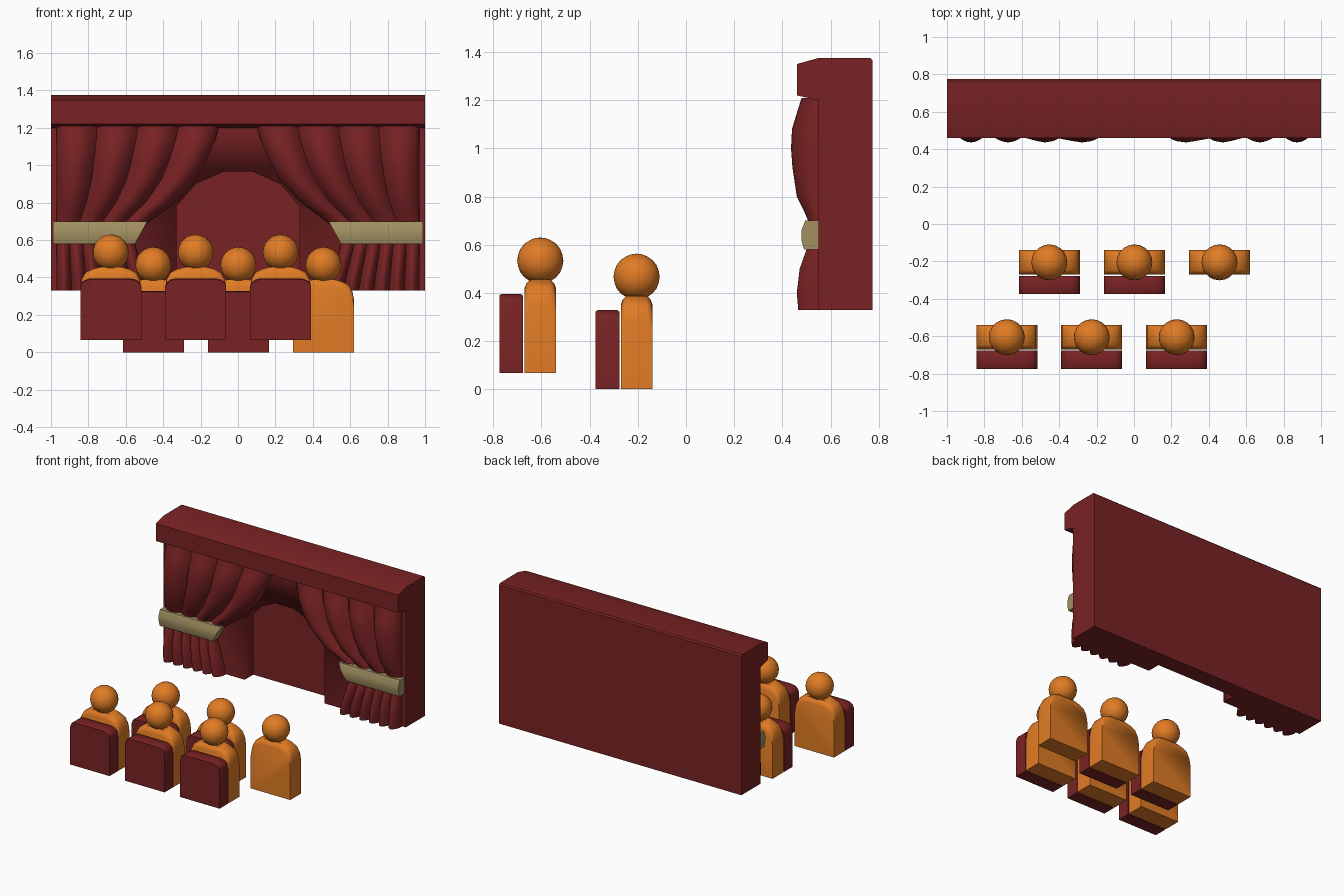
import bpy, bmesh, math

if "Cube" in bpy.data.objects:
    bpy.data.objects.remove(bpy.data.objects["Cube"])


def material(name, rgb):
    m = bpy.data.materials.new(name)
    m.diffuse_color = (*rgb, 1)
    m.use_nodes = True
    m.node_tree.nodes["Principled BSDF"].inputs["Base Color"].default_value = m.diffuse_color
    return m


RED = material("red_velvet", (0.19, 0.016, 0.017))
ORANGE = material("orange", (0.75, 0.2, 0.018))
TAN = material("tan_cord", (0.36, 0.28, 0.12))


def loft(name, rings, mat, closed=True, angle=30):
    """Skin equal-length point rings; closed rings get end caps."""
    bm = bmesh.new()
    vs = [[bm.verts.new(p) for p in r] for r in rings]
    n = len(rings[0])
    for a, b in zip(vs, vs[1:]):
        for i in range(n if closed else n - 1):
            j = (i + 1) % n
            bm.faces.new((a[i], a[j], b[j], b[i]))
    if closed:
        bm.faces.new(vs[0])
        bm.faces.new(vs[-1])
    bmesh.ops.recalc_face_normals(bm, faces=bm.faces)
    me = bpy.data.meshes.new(name)
    bm.to_mesh(me)
    bm.free()
    ob = bpy.data.objects.new(name, me)
    bpy.context.collection.objects.link(ob)
    if mat:
        me.materials.append(mat)
    select(ob)
    bpy.ops.object.shade_smooth_by_angle(angle=math.radians(angle))
    return ob


def select(ob):
    bpy.ops.object.select_all(action='DESELECT')
    ob.select_set(True)
    bpy.context.view_layer.objects.active = ob


def mirror_x(ob):
    m = ob.modifiers.new("mirror", 'MIRROR')
    m.use_axis = (True, False, False)
    m.use_clip = False


# Stage block with overhanging valance, from a side profile
side = [(0.55, 0.33), (0.55, 1.2), (0.46, 1.22), (0.46, 1.35),
        (0.55, 1.375), (0.765, 1.375), (0.775, 1.365), (0.775, 0.33)]
stage = loft("stage_wall", [[(x, y, z) for y, z in side] for x in (-1, 1)], RED)

# Arched recess cut into the front wall
half = [(0.33, 0.2), (0.33, 0.78), (0.225, 0.9), (0.075, 0.967)]
arch = half + [(-x, z) for x, z in reversed(half)]
cutter = loft("arch_cutter", [[(x, y, z) for x, z in arch] for y in (0.47, 0.65)], RED)
cut = stage.modifiers.new("arch", 'BOOLEAN')
cut.operation = 'DIFFERENCE'
cut.solver = 'EXACT'
cut.object = cutter
select(stage)
bpy.ops.object.modifier_apply(modifier=cut.name)
bpy.data.objects.remove(cutter)


# Curtains: rows of (height, inner edge x, front y, fold depth)
def curtain(name, rows, folds, steps=8):
    rings = []
    n = folds * steps
    for z, inner, front, depth in rows:
        ring = [(0.97, 0.56, z)]
        for i in range(n + 1):
            u = i / n
            bump = abs(math.sin(math.pi * folds * u)) ** 0.8
            x = 0.97 + (inner - 0.97) * u
            ring.append((x, front + depth * (1 - bump), z))
        ring.append((inner, 0.56, z))
        rings.append(ring)
    # underside runs back to the wall
    rings.append([(x, 0.56, z) for x, y, z in rings[-1]])
    mirror_x(loft(name, rings, RED, closed=False, angle=60))


curtain("curtain_upper",
        [(1.21, 0.10, 0.48, 0.05), (1.14, 0.12, 0.458, 0.065), (1.08, 0.145, 0.44, 0.07),
         (1.0, 0.18, 0.436, 0.07), (0.92, 0.225, 0.442, 0.065), (0.80, 0.335, 0.46, 0.055),
         (0.74, 0.42, 0.49, 0.04), (0.68, 0.50, 0.515, 0.02), (0.64, 0.53, 0.52, 0.02)], 4)
curtain("curtain_lower",
        [(0.64, 0.53, 0.52, 0.02), (0.58, 0.55, 0.50, 0.03), (0.50, 0.53, 0.472, 0.045),
         (0.40, 0.50, 0.46, 0.05), (0.33, 0.485, 0.466, 0.05)], 6)

# Tiebacks with a slanted inner end
band = [(0.555, 0.58), (0.49, 0.58), (0.479, 0.62), (0.479, 0.66), (0.495, 0.70), (0.555, 0.70)]
mirror_x(loft("curtain_tieback",
              [[(0.99, y, z) for y, z in band],
               [(0.485 + (0.70 - z) * 0.55, y, z) for y, z in band]], TAN))


# Outline of a round-shouldered slab, standing on z = 0
def outline(pts):
    return pts + [(-x, z) for x, z in reversed(pts)]


BODY = outline([(0.163, 0.0), (0.163, 0.28), (0.155, 0.325), (0.135, 0.36), (0.10, 0.378), (0.06, 0.388)])
SEAT = outline([(0.163, 0.0), (0.163, 0.285), (0.155, 0.308), (0.135, 0.322), (0.11, 0.328)])


def slab(name, pts, x0, z0, cuts, mat):
    """cuts: (y, maximum height) so the top edge can be chamfered."""
    return loft(name, [[(x0 + x, y, z0 + z - (drop if z > 0 else 0)) for x, z in pts]
                       for y, drop in cuts], mat, angle=40)


def spectator(x, y, z, seated=True):
    slab("body", BODY, x, z, [(y - 0.065, 0.035), (y - 0.058, 0.015), (y - 0.042, 0),
                              (y + 0.042, 0), (y + 0.058, 0.015), (y + 0.065, 0.035)], ORANGE)
    bpy.ops.mesh.primitive_ico_sphere_add(subdivisions=3, radius=0.096, location=(x, y, z + 0.467))
    head = bpy.context.object
    head.name = "head"
    head.data.materials.append(ORANGE)
    bpy.ops.object.shade_smooth()
    if seated:
        slab("seat_back", SEAT, x, z, [(y - 0.17, 0.006), (y - 0.162, 0),
                                       (y - 0.08, 0), (y - 0.072, 0.006)], RED)


# Two staggered rows of spectators; one has no seat back
for i in range(3):
    spectator(-0.453 + 0.455 * i, -0.205, 0.0, seated=i < 2)
    spectator(-0.68 + 0.454 * i, -0.605, 0.067)
